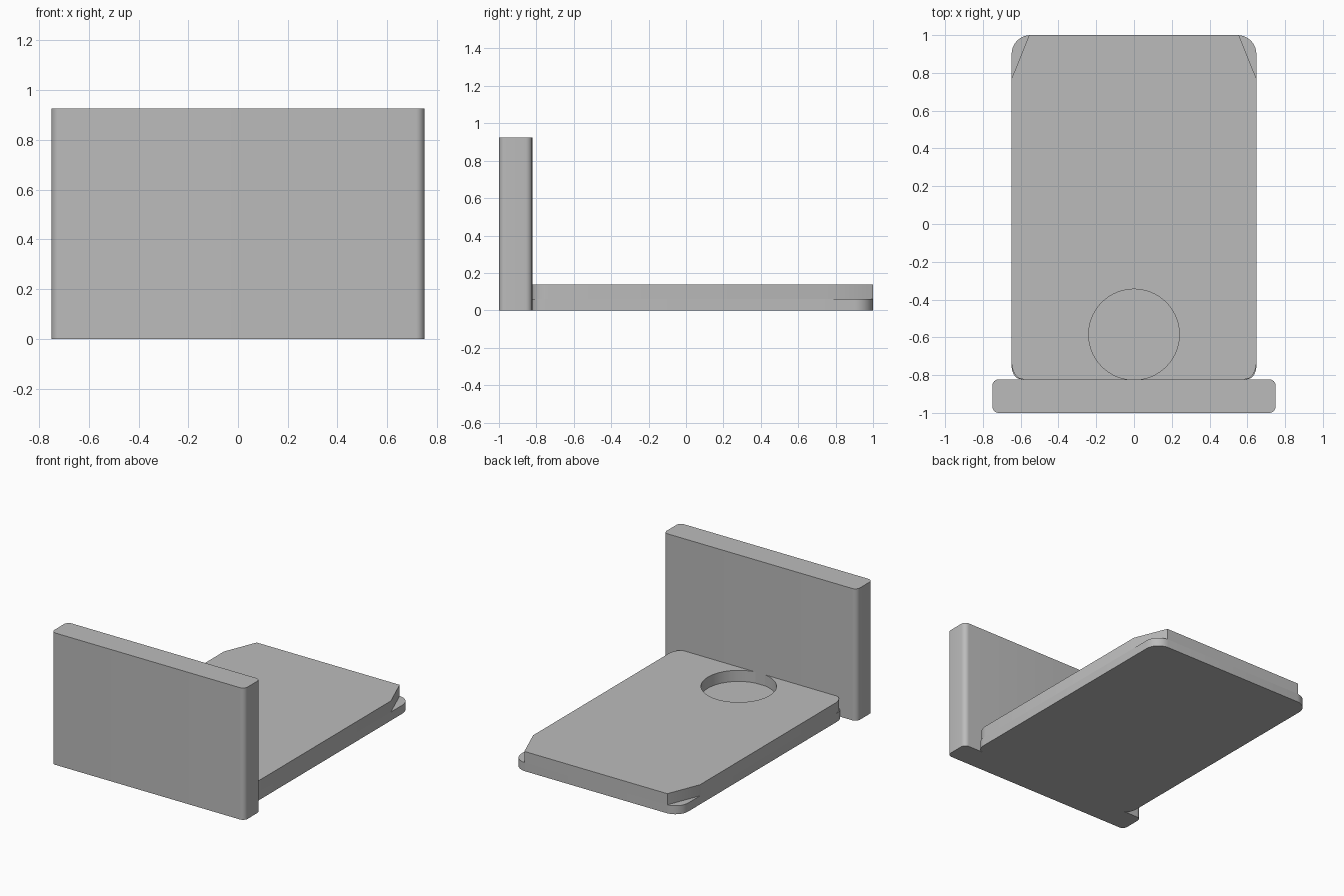
import bpy, bmesh, math

cube = bpy.data.objects.get("Cube")
if cube:
    bpy.data.objects.remove(cube, do_unlink=True)

grey = bpy.data.materials.new("plain grey")
grey.use_nodes = True
colour = (0.5, 0.5, 0.5, 1)
grey.diffuse_color = colour
grey.node_tree.nodes["Principled BSDF"].inputs["Base Color"].default_value = colour


def arc(cx, cy, rx, ry, start, end, steps=8):
    """Points along an elliptical arc, angles in degrees."""
    angles = [math.radians(start + (end - start) * i / steps) for i in range(steps + 1)]
    return [(cx + rx * math.cos(a), cy + ry * math.sin(a)) for a in angles]


def mirrored(half):
    """Close a right-hand outline (front to back) with its mirror image."""
    return half + [(-x, y) for x, y in reversed(half)]


def slab(name, outline, bottom, top):
    """Extrude a flat outline between two heights."""
    bm = bmesh.new()
    face = bm.faces.new([bm.verts.new((x, y, bottom)) for x, y in outline])
    result = bmesh.ops.extrude_face_region(bm, geom=[face])
    verts = [v for v in result["geom"] if isinstance(v, bmesh.types.BMVert)]
    bmesh.ops.translate(bm, verts=verts, vec=(0, 0, top - bottom))
    bmesh.ops.recalc_face_normals(bm, faces=bm.faces)
    mesh = bpy.data.meshes.new(name)
    bm.to_mesh(mesh)
    bm.free()
    mesh.materials.append(grey)
    obj = bpy.data.objects.new(name, mesh)
    bpy.context.collection.objects.link(obj)
    bpy.ops.object.select_all(action="DESELECT")
    obj.select_set(True)
    bpy.context.view_layer.objects.active = obj
    bpy.ops.object.shade_smooth_by_angle(angle=math.radians(30))
    return obj


width, front, back = 0.648, -0.822, 1.0
ledge, deck = 0.06, 0.138

# Upright front panel with rounded vertical edges
r = 0.035
panel = mirrored(arc(0.75 - r, -1 + r, r, r, -90, 0)
                 + arc(0.75 - r, front - r, r, r, 0, 90))
slab("front_panel", panel, 0, 0.925)

# Lower plate with rounded corners
r = 0.1
lower = mirrored(arc(width - 0.05, front + 0.07, 0.05, 0.07, -90, 0)
                 + arc(width - r, back - r, r, r, 0, 90))
slab("lower_plate", lower, 0, ledge)

# Upper plate: clipped back corners and a round recess open at the front edge
hole_y, hole_r = -0.585, 0.24
opening = math.degrees(math.asin((front - hole_y) / hole_r))
recess = arc(0, hole_y, hole_r, hole_r, 90, opening, 32)
upper_half = (recess
              + arc(width - 0.06, front + 0.09, 0.06, 0.09, -90, 0)
              + [(width, 0.77), (0.555, back)])
upper = mirrored(upper_half)[:-1]  # the recess top point is shared by both halves
slab("upper_plate", upper, ledge, deck)
